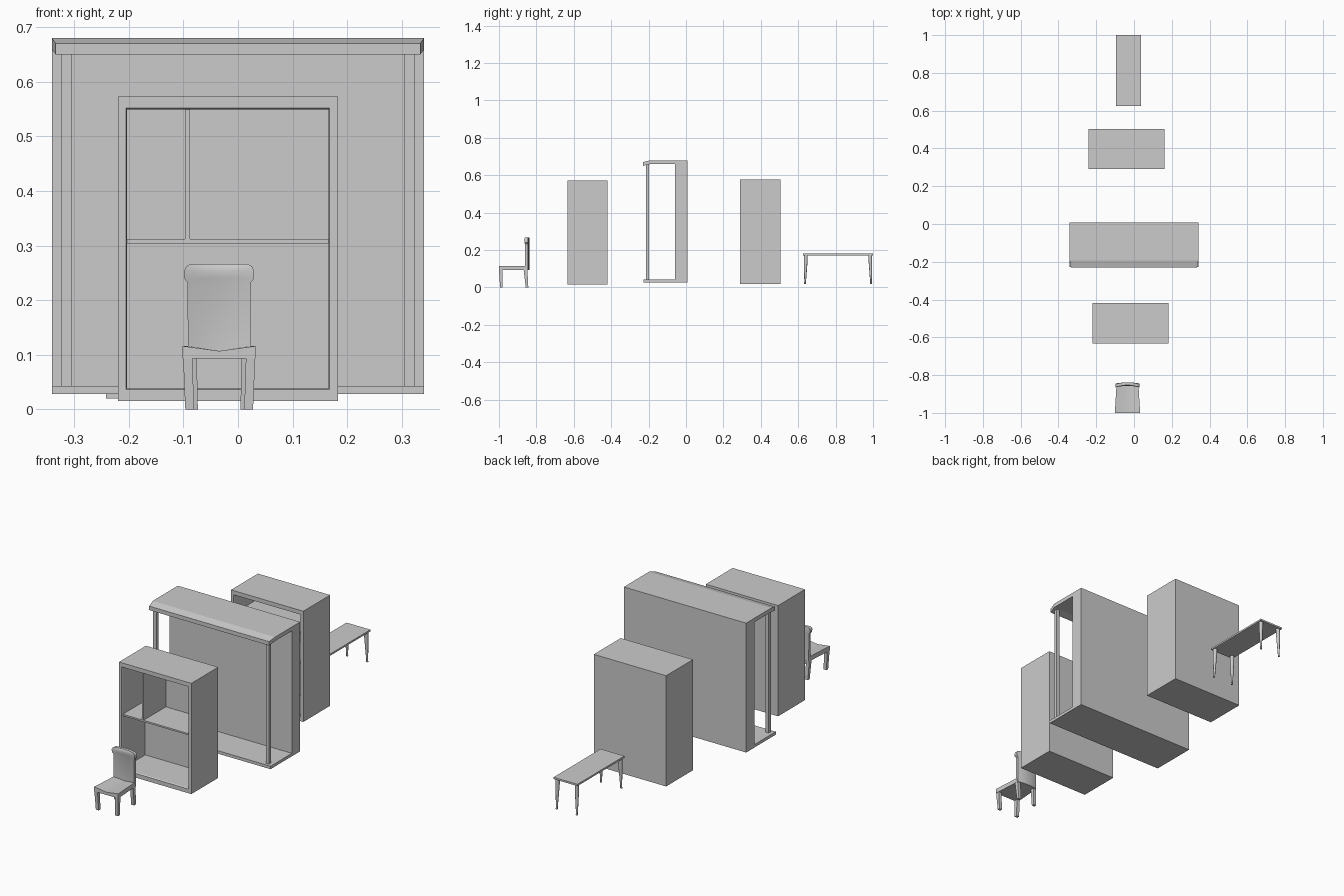
import bpy, bmesh, math

if "Cube" in bpy.data.objects:
    bpy.data.objects.remove(bpy.data.objects["Cube"])


def loft(name, rings, smooth=False):
    """Skin a list of equal-length point rings and cap both ends."""
    bm = bmesh.new()
    loops = [[bm.verts.new(p) for p in ring] for ring in rings]
    n = len(loops[0])
    for a, b in zip(loops, loops[1:]):
        for i in range(n):
            j = (i + 1) % n
            bm.faces.new((a[i], a[j], b[j], b[i]))
    bm.faces.new(loops[0][::-1])
    bm.faces.new(loops[-1])
    bmesh.ops.recalc_face_normals(bm, faces=bm.faces[:])
    me = bpy.data.meshes.new(name)
    bm.to_mesh(me)
    bm.free()
    ob = bpy.data.objects.new(name, me)
    bpy.context.collection.objects.link(ob)
    if smooth:
        bpy.ops.object.select_all(action='DESELECT')
        ob.select_set(True)
        bpy.context.view_layer.objects.active = ob
        bpy.ops.object.shade_smooth_by_angle(angle=math.radians(35))
    return ob


def rect_xy(x0, x1, y0, y1, z):
    return [(x0, y0, z), (x1, y0, z), (x1, y1, z), (x0, y1, z)]


def rect_xz(x0, x1, z0, z1, y):
    return [(x0, y, z0), (x1, y, z0), (x1, y, z1), (x0, y, z1)]


def box(name, x0, x1, y0, y1, z0, z1):
    return loft(name, [rect_xy(x0, x1, y0, y1, z) for z in (z0, z1)])


def circle(cx, cy, z, r, n=12):
    return [(cx + r * math.cos(2 * math.pi * i / n),
             cy + r * math.sin(2 * math.pi * i / n), z) for i in range(n)]


def cabinet(name, x0, y0, z0, shelves):
    """Open-fronted carcass with shelves at given heights above its base."""
    x1, y1, z1 = x0 + 0.403, y0 + 0.214, z0 + 0.558
    inner = y1 - 0.03
    loft(name + "_carcass", [
        rect_xz(x0, x1, z0, z1, y1),
        rect_xz(x0, x1, z0, z1, y0),
        rect_xz(x0 + .015, x1 - .015, z0 + .021, z1 - .021, y0),
        rect_xz(x0 + .017, x1 - .017, z0 + .024, z1 - .024, y0 + .006),
        rect_xz(x0 + .017, x1 - .017, z0 + .024, z1 - .024, inner)])
    for h in shelves:
        box(name + "_shelf", x0 + .016, x1 - .016, y0 + .006, inner,
            z0 + h - .004, z0 + h + .004)
    return inner, z1


# Open cabinet near the front, with a divider above its shelf
inner, top = cabinet("front_cabinet", -0.220, -0.633, 0.015, [0.293])
box("front_cabinet_divider", -0.097, -0.088, -0.627, inner, 0.311, top - .022)

# Shelf cabinet behind the wardrobe
cabinet("rear_cabinet", -0.242, 0.290, 0.020, [0.29, 0.44])

# Wide stand: tall back, base, two posts and a canopy with a bevelled lip
box("stand_back", -0.341, 0.341, -0.058, 0.008, 0.028, 0.67)
box("stand_base", -0.341, 0.341, -0.228, 0.008, 0.028, 0.043)
loft("stand_canopy", [
    rect_xz(-.341, .341, .660, .680, .008),
    rect_xz(-.341, .341, .660, .680, -.192),
    rect_xz(-.334, .334, .650, .670, -.230)])
for s in (-1, 1):
    box("stand_post", s * .314 - .009, s * .314 + .009, -.214, -.197, .043, .662)

# Table with thin top and splayed, tapered round legs
box("table_top", -0.095, 0.038, 0.626, 1.0, 0.172, 0.181)
for sx in (-1, 1):
    for sy in (-1, 1):
        cx, cy = -0.0285, 0.813
        loft("table_leg", [
            circle(cx + sx * .053, cy + sy * .172, .173, .010),
            circle(cx + sx * .054, cy + sy * .173, .135, .0095),
            circle(cx + sx * .056, cy + sy * .176, .030, .0045),
            circle(cx + sx * .056, cy + sy * .177, .020, .005)], smooth=True)

# Chair seat, wider at the front and dished along the middle
CX = -0.0345
seat = []
for t in (-1, -.75, -.4, 0, .4, .75, 1):
    dip = 0.009 * (1 - abs(t))
    f, b = CX + t * .067, CX + t * .058
    seat.append([(f, -1.0, .093), (b, -.852, .093),
                 (b, -.852, .116 - dip), (f, -1.0, .116 - dip)])
loft("chair_seat", seat, smooth=True)

# Chair backrest, curved in plan with a wider rounded top rail
rings = []
for z, w, front in ((.093, .057, -.861), (.232, .058, -.861), (.240, .064, -.864),
                    (.254, .064, -.865), (.262, .060, -.864), (.266, .053, -.861)):
    ts = [-1 + i / 4 for i in range(9)]
    curve = [(CX + t * w, .008 * (1 - t * t)) for t in ts]
    rings.append([(x, front + d, z) for x, d in curve]
                 + [(x, -.846 + d, z) for x, d in curve[::-1]])
loft("chair_backrest", rings, smooth=True)

# Chair legs, tapering inward to the floor
for s in (-1, 1):
    for name, ot, ob_, y_top, y_bot in (
            ("chair_front_leg", .066, .062, (-1.0, -.981), (-.994, -.980)),
            ("chair_back_leg", .058, .055, (-.868, -.848), (-.857, -.843))):
        loft(name, [
            rect_xy(*sorted((CX + s * ob_, CX + s * (ob_ - .016))), *y_bot, 0),
            rect_xy(*sorted((CX + s * ot, CX + s * (ot - .017))), *y_top, .095)])
